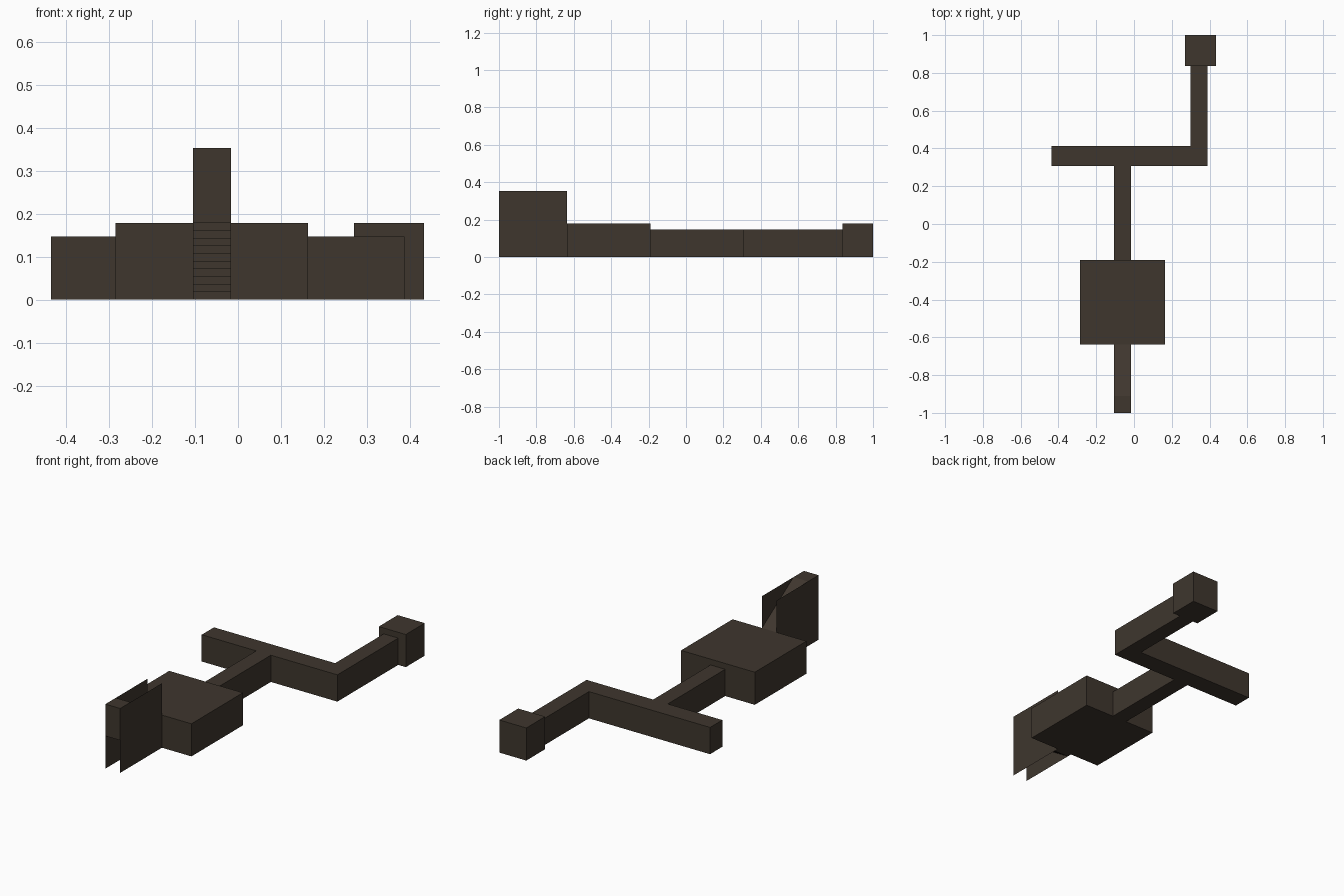
import bpy

if "Cube" in bpy.data.objects:
    bpy.data.objects.remove(bpy.data.objects["Cube"])

mat = bpy.data.materials.new("dark brown stone")
mat.diffuse_color = (0.049, 0.037, 0.027, 1)
mat.use_nodes = True
mat.node_tree.nodes["Principled BSDF"].inputs["Base Color"].default_value = mat.diffuse_color


def make(name, verts, faces):
    mesh = bpy.data.meshes.new(name)
    mesh.from_pydata(verts, [], faces)
    mesh.update()
    mesh.materials.append(mat)
    obj = bpy.data.objects.new(name, mesh)
    bpy.context.collection.objects.link(obj)
    return obj


def prism(name, outline, height):
    """Closed block: counter-clockwise plan outline raised from the ground."""
    n = len(outline)
    verts = [(x, y, z) for z in (0, height) for x, y in outline]
    faces = [tuple(range(n))[::-1], tuple(range(n, 2 * n))]
    faces += [(i, (i + 1) % n, (i + 1) % n + n, i + n) for i in range(n)]
    return make(name, verts, faces)


def block(name, x0, x1, y0, y1, height):
    return prism(name, [(x0, y0), (x1, y0), (x1, y1), (x0, y1)], height)


def ribbon(name, path, x0, x1):
    """Thin sheet following a (y, z) path across the stairwell."""
    verts = [(x, y, z) for y, z in path for x in (x0, x1)]
    faces = [(2 * i, 2 * i + 1, 2 * i + 3, 2 * i + 2) for i in range(len(path) - 1)]
    return make(name, verts, faces)


X0, X1 = -0.105, -0.016          # narrow passage sides
FRONT, ROOM = -1.0, -0.637       # stairwell ends
LOW, ROOM_H, TOP = 0.147, 0.179, 0.354

# Rooms and passages
block("main_room", -0.285, 0.163, ROOM, -0.19, ROOM_H)
block("middle_passage", X0, X1, -0.19, 0.308, LOW)
prism("bent_hall", [(-0.436, 0.308), (0.388, 0.308), (0.388, 0.836),
                    (0.30, 0.836), (0.30, 0.414), (-0.436, 0.414)], LOW)
block("end_room", 0.27, 0.434, 0.836, 1.0, ROOM_H)

# Stairwell side walls
for side, x in (("left", X0), ("right", X1)):
    make(f"stair_wall_{side}",
         [(x, FRONT, 0), (x, ROOM, 0), (x, ROOM, TOP), (x, FRONT, TOP)],
         [(0, 1, 2, 3)])

# Landing and steps going down into the room
steps, landing = 10, -0.91
rise, run = ROOM_H / steps, (ROOM - landing) / steps
path = [(FRONT, ROOM_H), (landing, ROOM_H)]
for i in range(steps):
    y, z = landing + i * run, ROOM_H - (i + 1) * rise
    path += [(y, z), (y + run, z)]
ribbon("stairs", path, X0, X1)

# End wall above the landing, flat ceiling, then sloping ceiling
ribbon("stair_end_and_ceiling",
       [(FRONT, ROOM_H), (FRONT, TOP), (landing, TOP), (ROOM, ROOM_H)], X0, X1)
